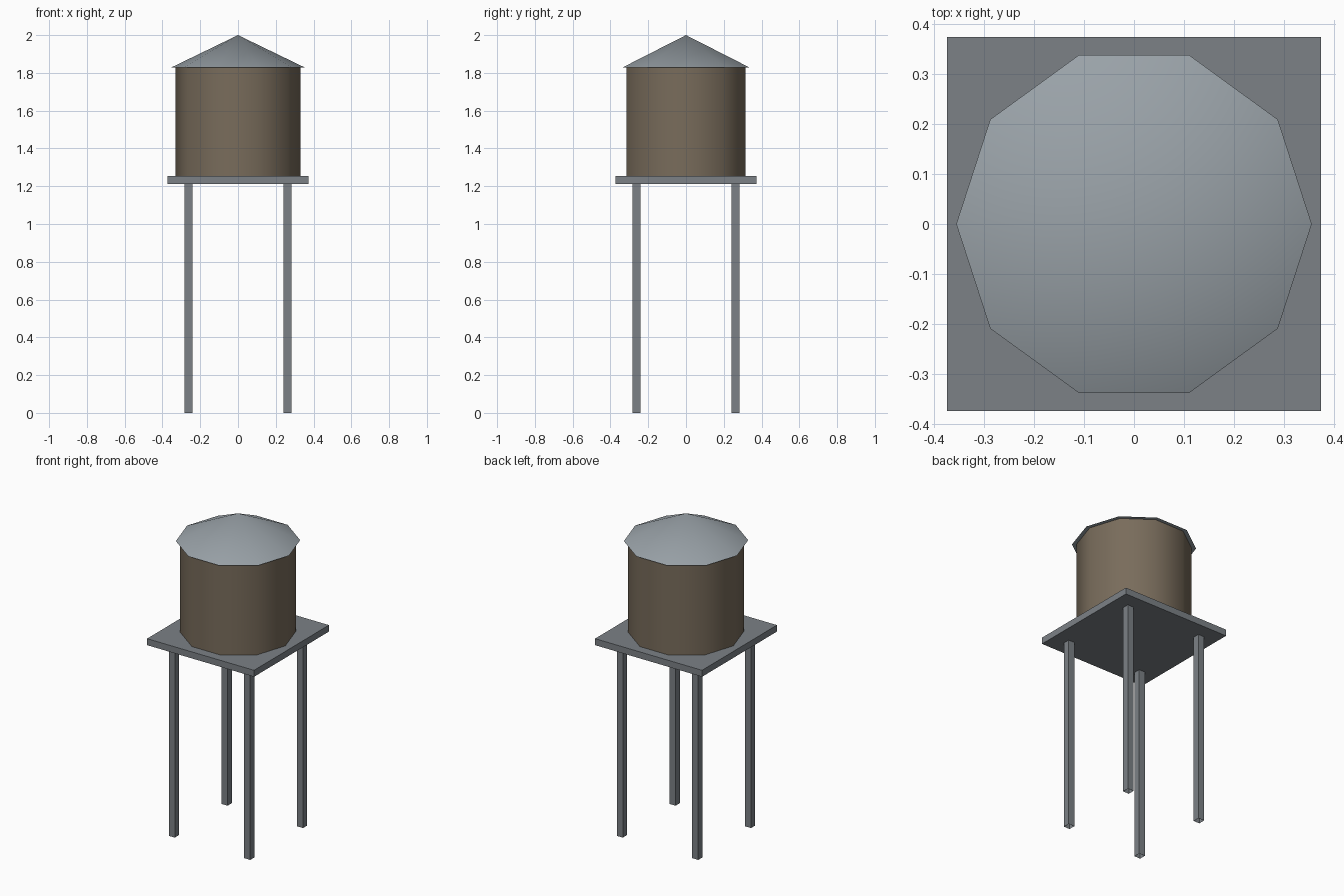
import bpy, bmesh
from math import radians

if "Cube" in bpy.data.objects:
    bpy.data.objects.remove(bpy.data.objects["Cube"])


def material(name, rgb):
    mat = bpy.data.materials.new(name)
    mat.diffuse_color = (*rgb, 1)
    mat.use_nodes = True
    mat.node_tree.nodes["Principled BSDF"].inputs["Base Color"].default_value = mat.diffuse_color
    return mat


steel = material("steel", (0.20, 0.22, 0.24))
roofing = material("roofing", (0.32, 0.36, 0.39))
wood = material("wood", (0.19, 0.15, 0.105))


def add_object(name, bm, mat):
    mesh = bpy.data.meshes.new(name)
    bm.to_mesh(mesh)
    bm.free()
    mesh.materials.append(mat)
    obj = bpy.data.objects.new(name, mesh)
    bpy.context.collection.objects.link(obj)
    return obj


def box(name, x, y, z0, z1, half, mat, open_ends=False):
    bm = bmesh.new()
    bmesh.ops.create_cube(bm, size=1)
    if open_ends:
        ends = [f for f in bm.faces if abs(f.normal.z) > 0.9]
        bmesh.ops.delete(bm, geom=ends, context='FACES_ONLY')
    bmesh.ops.scale(bm, vec=(2 * half, 2 * half, z1 - z0), verts=bm.verts)
    bmesh.ops.translate(bm, vec=(x, y, (z0 + z1) / 2), verts=bm.verts)
    return add_object(name, bm, mat)


def ten_sided(name, r0, r1, z0, z1, mat):
    # Smooth-shaded decagon with a corner on the x axis
    bpy.ops.mesh.primitive_cone_add(vertices=10, radius1=r0, radius2=r1, depth=z1 - z0,
                                    location=(0, 0, (z0 + z1) / 2),
                                    rotation=(0, 0, radians(90)))
    obj = bpy.context.object
    obj.name = name
    obj.data.materials.append(mat)
    bpy.ops.object.shade_smooth_by_angle(angle=radians(50))
    return obj


# Four legs, hollow with open ends
for side, sx in (("left", -1), ("right", 1)):
    for end, sy in (("front", -1), ("back", 1)):
        box(f"{end}_{side}_leg", sx * 0.263, sy * 0.263, 0, 1.212, 0.021, steel, True)

# Platform
box("platform", 0, 0, 1.212, 1.253, 0.373, steel)

# Tank and overhanging conical roof
ten_sided("tank", 0.33, 0.33, 1.253, 1.828, wood)
ten_sided("roof", 0.355, 0, 1.828, 2.0, roofing)
